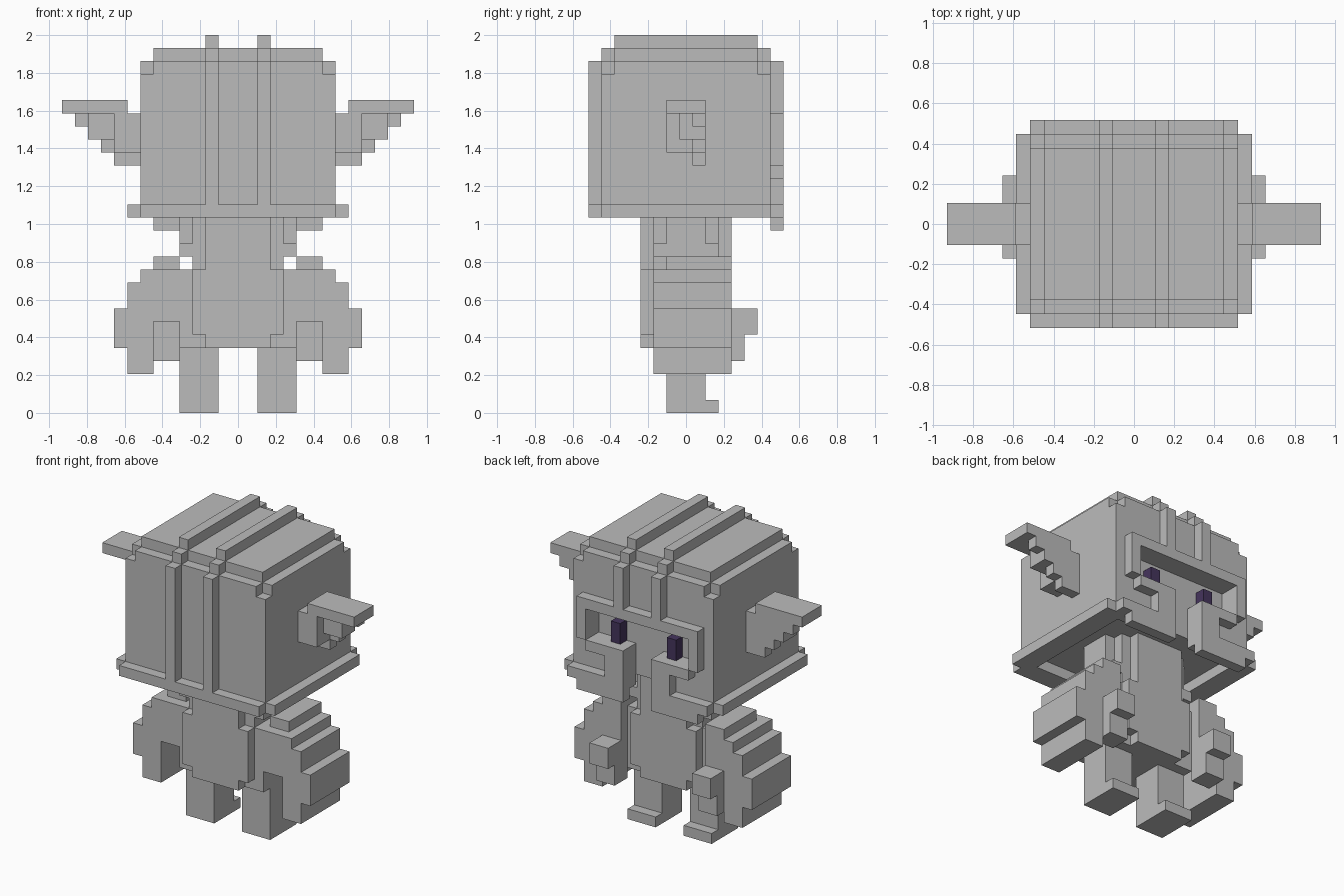
import bpy, bmesh, math
from mathutils import Vector

cube = bpy.data.objects.get("Cube")
if cube:
    bpy.data.objects.remove(cube, do_unlink=True)

U = 2 / 29  # size of one block


def material(name, rgb):
    m = bpy.data.materials.new(name)
    m.use_nodes = True
    m.diffuse_color = (*rgb, 1)
    m.node_tree.nodes["Principled BSDF"].inputs["Base Color"].default_value = (*rgb, 1)
    return m


GREY = material("plain grey", (0.5, 0.5, 0.5))
PURPLE = material("dark purple", (0.06, 0.035, 0.11))


def cells(box, mirror):
    """Blocks inside a box given as x, x, y, y, z, z edges."""
    x0, x1, y0, y1, z0, z1 = box
    out = set()
    for x in range(math.ceil(x0), math.ceil(x1)):
        for y in range(math.ceil(y0), math.ceil(y1)):
            for z in range(z0, z1):
                out.add((x, y, z))
                if mirror:
                    out.add((-x, y, z))
    return out


def build(name, boxes, cuts=(), mat=GREY, mirror=True):
    """Join boxes into one stepped solid, keeping only its outer skin."""
    solid = set()
    for b in boxes:
        solid |= cells(b, mirror)
    for c in cuts:
        solid -= cells(c, mirror)
    bm = bmesh.new()
    verts = {}
    for c in solid:
        for axis in range(3):
            for side in (-1, 1):
                n = list(c)
                n[axis] += side
                if tuple(n) in solid:
                    continue
                a, b = (axis + 1) % 3, (axis + 2) % 3
                ring = []
                for s, t in ((-1, -1), (1, -1), (1, 1), (-1, 1))[::side]:
                    p = [2 * c[0], 2 * c[1], 2 * c[2] + 1]
                    p[axis] += side
                    p[a] += s
                    p[b] += t
                    p = tuple(p)
                    if p not in verts:
                        verts[p] = bm.verts.new(Vector(p) * U / 2)
                    ring.append(verts[p])
                bm.faces.new(ring)
    bmesh.ops.dissolve_limit(bm, angle_limit=0.01, verts=bm.verts[:], edges=bm.edges[:])
    me = bpy.data.meshes.new(name)
    bm.to_mesh(me)
    bm.free()
    me.materials.append(mat)
    ob = bpy.data.objects.new(name, me)
    bpy.context.collection.objects.link(ob)
    return ob


# Helmet with notched corners, a visor slit and a nose opening
build("helmet", [
    (-7.5, 7.5, -6.5, 6.5, 15, 27),
    (-6.5, 6.5, -5.5, 5.5, 27, 28),
    (7.5, 8.5, -6.5, 6.5, 15, 16),
    (-7.5, 7.5, -7.5, -6.5, 15, 16),
    (6.5, 7.5, 6.5, 7.5, 15, 16),
], cuts=[
    (6.5, 7.5, -6.5, -5.5, 26, 27),
    (6.5, 7.5, 5.5, 6.5, 26, 27),
    (-6.5, 6.5, -5.5, 5.5, 15, 16),
    (-5.5, 5.5, 5.5, 6.5, 19, 22),
    (-1.5, 1.5, 5.5, 6.5, 15, 19),
])

# Pair of ridges wrapping over the helmet
build("helmet_ridges", [
    (1.5, 2.5, -7.5, -6.5, 16, 27),
    (1.5, 2.5, -6.5, -5.5, 27, 28),
    (1.5, 2.5, -5.5, 5.5, 28, 29),
    (1.5, 2.5, 5.5, 6.5, 27, 28),
    (1.5, 2.5, 6.5, 7.5, 23, 27),
])

# Raised visor frame and cheek guards
build("visor_frame", [
    (-6.5, 6.5, 6.5, 7.5, 22, 23),
    (5.5, 6.5, 6.5, 7.5, 19, 23),
    (1.5, 5.5, 6.5, 7.5, 18, 19),
    (1.5, 3.5, 6.5, 7.5, 14, 19),
    (3.5, 6.5, 6.5, 7.5, 14, 16),
])

build("eyes", [(2.5, 3.5, 5.5, 6.5, 19, 21)], mat=PURPLE)

# Ears: flat top over a stepped, hollowed underside
ear = [(8.5, 13.5, -1.5, 1.5, 23, 24),
       (7.5, 9.5, -1.5, 0.5, 20, 23),
       (7.5, 11.5, -0.5, 0.5, 21, 23)]
ear += [(7.5, 9.5 + i, 0.5, 1.5, 19 + i, 20 + i) for i in range(4)]
build("ears", ear)

# Torso and collar
build("torso", [
    (-3.5, 3.5, -3.5, 3.5, 5, 11),
    (-4.5, 4.5, -2.5, 2.5, 5, 11),
    (-2.5, 2.5, -3.5, 3.5, 11, 16),
    (-3.5, 3.5, -2.5, 2.5, 11, 16),
    (-4.5, 4.5, -2.5, 2.5, 12, 16),
], cuts=[
    (2.5, 3.5, -3.5, -2.5, 5, 6),
    (2.5, 3.5, 2.5, 3.5, 5, 6),
    (3.5, 4.5, 1.5, 2.5, 13, 16),
    (3.5, 4.5, -2.5, -1.5, 13, 16),
])

# Arms with stepped shoulders and a gap beside the hips
build("arms", [
    (4.5, 6.5, -1.5, 3.5, 11, 12),
    (4.5, 7.5, -2.5, 3.5, 7, 11),
    (7.5, 8.5, -2.5, 3.5, 7, 10),
    (8.5, 9.5, -2.5, 3.5, 5, 8),
    (6.5, 8.5, -2.5, 3.5, 3, 7),
])
build("hands", [
    (4.5, 6.5, 3.5, 5.5, 6, 8),
    (4.5, 6.5, 3.5, 4.5, 4, 6),
    (4.5, 6.5, 2.5, 3.5, 4, 7),
])

# Legs with toes
build("legs", [
    (1.5, 4.5, -1.5, 1.5, 0, 5),
    (1.5, 4.5, 1.5, 2.5, 0, 1),
])
